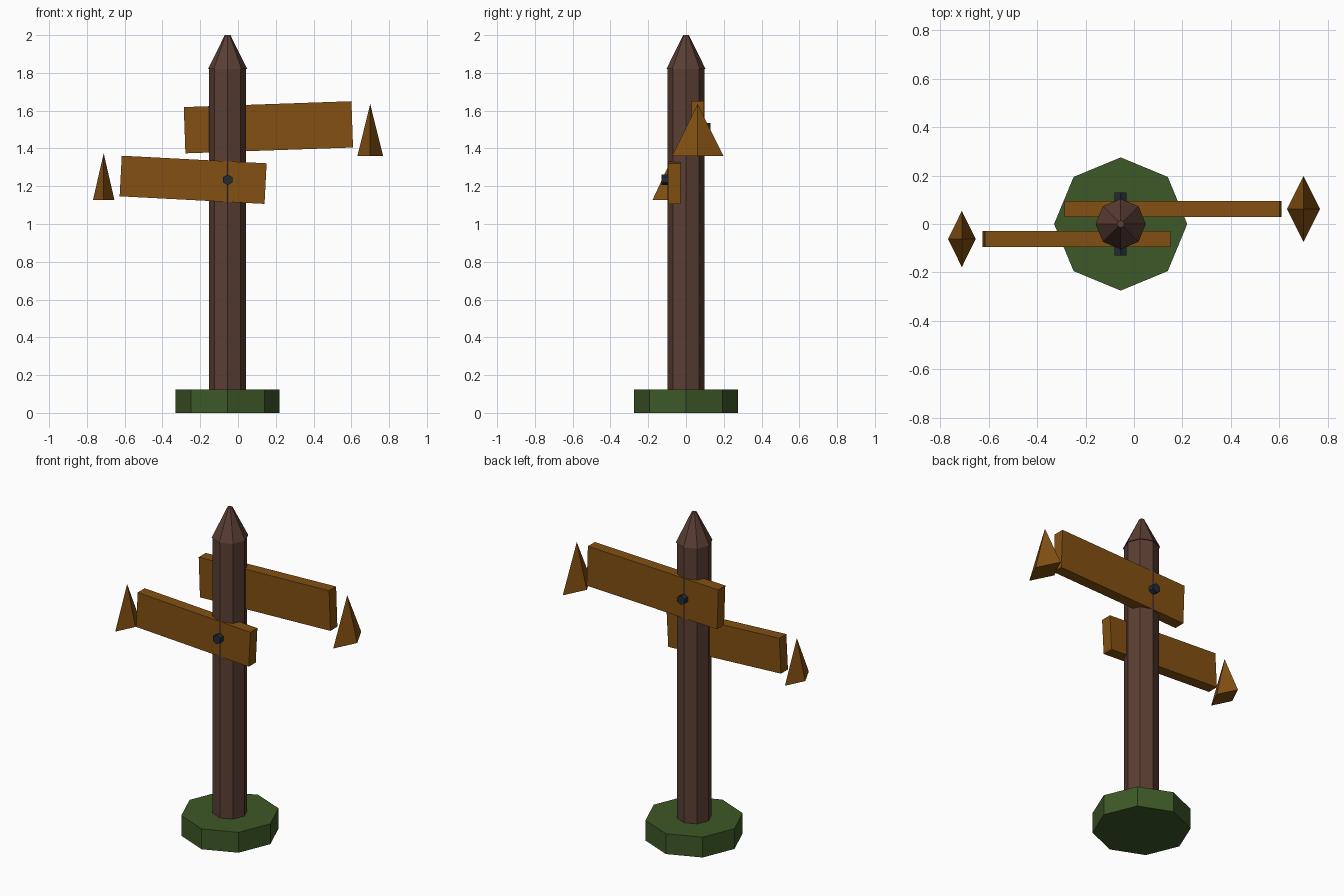
import bpy, bmesh, math
from mathutils import Matrix, Vector

if "Cube" in bpy.data.objects:
    bpy.data.objects.remove(bpy.data.objects["Cube"])

POST_X = -0.055


def material(name, rgb):
    m = bpy.data.materials.new(name)
    m.diffuse_color = (*rgb, 1.0)
    m.use_nodes = True
    m.node_tree.nodes["Principled BSDF"].inputs["Base Color"].default_value = m.diffuse_color
    return m


bark = material("dark brown wood", (0.105, 0.049, 0.034))
plank = material("golden brown wood", (0.225, 0.080, 0.006))
grass = material("moss green", (0.048, 0.098, 0.020))
iron = material("dark blue iron", (0.017, 0.024, 0.036))


def add_object(name, bm, mat):
    bmesh.ops.recalc_face_normals(bm, faces=bm.faces)
    mesh = bpy.data.meshes.new(name)
    bm.to_mesh(mesh)
    bm.free()
    mesh.materials.append(mat)
    ob = bpy.data.objects.new(name, mesh)
    bpy.context.collection.objects.link(ob)
    return ob


def frustum(name, mat, sides, r1, r2, z1, z2, x=POST_X, y=0.0, scale=(1, 1)):
    """Upright low-poly cone or cylinder with a corner on each axis."""
    bm = bmesh.new()
    bmesh.ops.create_cone(bm, cap_ends=True, segments=sides, radius1=r1, radius2=r2, depth=z2 - z1)
    bmesh.ops.scale(bm, vec=(scale[0], scale[1], 1), verts=bm.verts)
    bmesh.ops.translate(bm, vec=(x, y, (z1 + z2) / 2), verts=bm.verts)
    bmesh.ops.remove_doubles(bm, verts=bm.verts, dist=1e-5)
    return add_object(name, bm, mat)


def board(name, centre, size, tilt):
    bm = bmesh.new()
    bmesh.ops.create_cube(bm, size=1)
    bmesh.ops.scale(bm, vec=size, verts=bm.verts)
    turn = Matrix.Rotation(math.radians(-tilt), 4, 'Y')
    bmesh.ops.transform(bm, matrix=Matrix.Translation(Vector(centre)) @ turn, verts=bm.verts)
    return add_object(name, bm, plank)


def bolt(name, y, z):
    bm = bmesh.new()
    bmesh.ops.create_cone(bm, cap_ends=True, segments=6, radius1=0.0285, radius2=0.0285, depth=0.05)
    turn = Matrix.Rotation(math.radians(90), 4, 'X')
    bmesh.ops.transform(bm, matrix=Matrix.Translation((POST_X, y, z)) @ turn, verts=bm.verts)
    return add_object(name, bm, iron)


# Ground mound, post and pointed cap
frustum("grass_base", grass, 8, 0.275, 0.275, 0.0, 0.125)
frustum("post", bark, 8, 0.098, 0.098, 0.01, 1.82)
frustum("post_cap", bark, 8, 0.104, 0.015, 1.82, 2.0)

# Upper sign, on the back, pointing right
board("upper_board", (0.161, 0.062, 1.512), (0.888, 0.068, 0.245), 2.0)
frustum("upper_arrowhead", plank, 4, 1, 0, 1.36, 1.635, 0.700, 0.062, (0.068, 0.136))
bolt("upper_bolt", 0.105, 1.505)

# Lower sign, on the front, pointing left
board("lower_board", (-0.2375, -0.062, 1.234), (0.768, 0.068, 0.215), -3.0)
frustum("lower_arrowhead", plank, 4, 1, 0, 1.126, 1.374, -0.711, -0.062, (0.057, 0.116))
bolt("lower_bolt", -0.105, 1.234)
